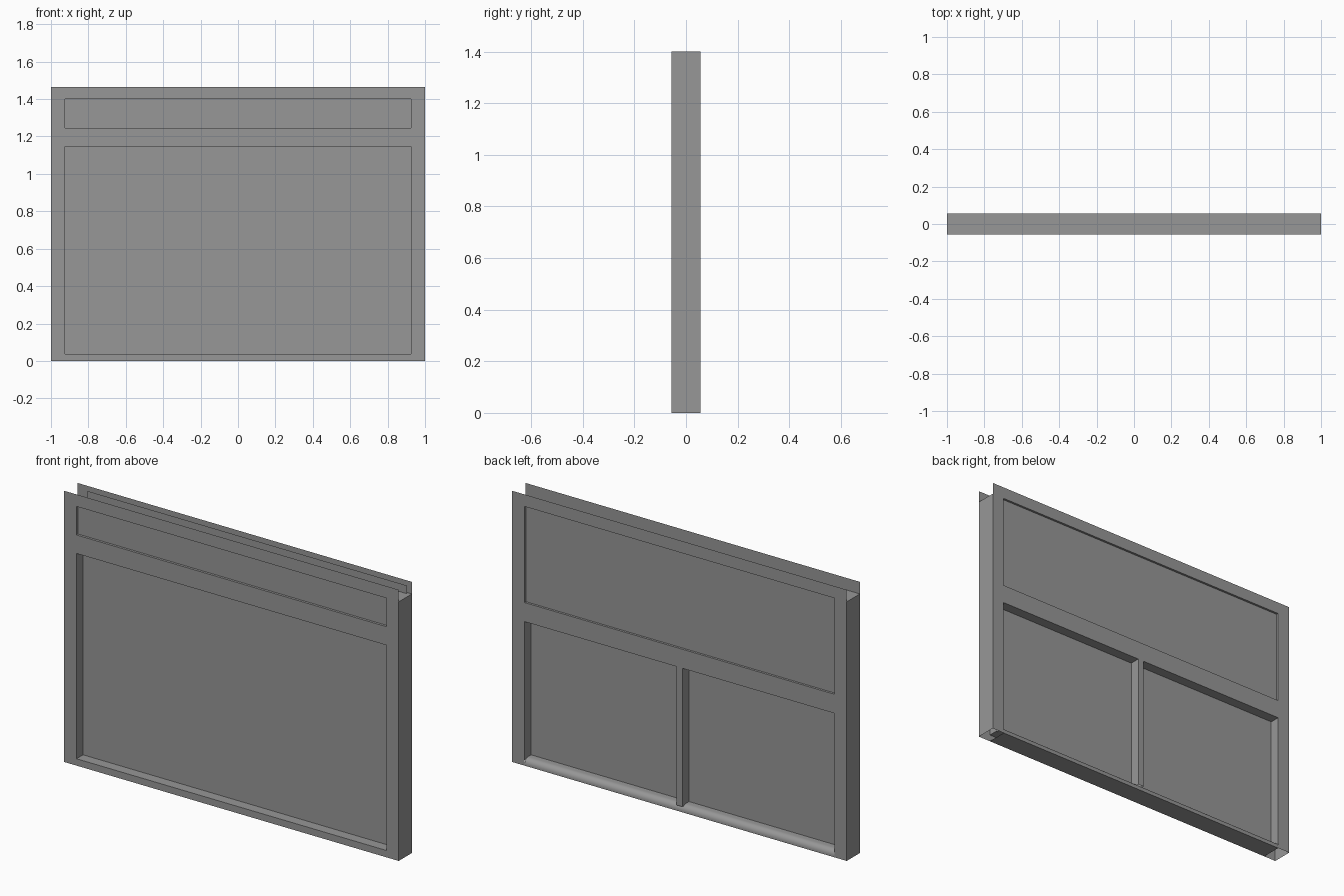
import bpy, math
from mathutils import Vector

if "Cube" in bpy.data.objects:
    bpy.data.objects.remove(bpy.data.objects["Cube"])

D = 0.056            # half depth
TOP, DECK = 1.465, 1.40
W = 0.926            # half width of the openings
SILL = 0.037

# Mid-dark grey for every part
grey = bpy.data.materials.new("dark_grey")
grey.diffuse_color = (0.31, 0.31, 0.31, 1)
grey.use_nodes = True
grey.node_tree.nodes["Principled BSDF"].inputs["Base Color"].default_value = grey.diffuse_color


def add_object(name, faces, smooth=False):
    """Faces are (points, facing direction); winding follows the direction."""
    verts, polys = [], []
    for pts, facing in faces:
        pts = [Vector(p) for p in pts]
        if (pts[1] - pts[0]).cross(pts[2] - pts[1]).dot(Vector(facing)) < 0:
            pts.reverse()
        polys.append(range(len(verts), len(verts) + len(pts)))
        verts += pts
    me = bpy.data.meshes.new(name)
    me.from_pydata(verts, [], [list(p) for p in polys])
    me.materials.append(grey)
    ob = bpy.data.objects.new(name, me)
    bpy.context.collection.objects.link(ob)
    bpy.ops.object.select_all(action='DESELECT')
    ob.select_set(True)
    bpy.context.view_layer.objects.active = ob
    bpy.ops.object.mode_set(mode='EDIT')
    bpy.ops.mesh.select_all(action='SELECT')
    bpy.ops.mesh.remove_doubles(threshold=0.0001)
    bpy.ops.object.mode_set(mode='OBJECT')
    if smooth:
        bpy.ops.object.shade_smooth_by_angle(angle=math.radians(40))
    return ob


def upright(x0, x1, z0, z1, y, s):
    return ([(x0, y, z0), (x1, y, z0), (x1, y, z1), (x0, y, z1)], (0, s, 0))


def level(x0, x1, y0, y1, z, s):
    return ([(x0, y0, z), (x1, y0, z), (x1, y1, z), (x0, y1, z)], (0, 0, s))


def side(x, y0, y1, z0, z1, s):
    return ([(x, y0, z0), (x, y1, z0), (x, y1, z1), (x, y0, z1)], (s, 0, 0))


def sheet(name, holes, y, s):
    """Thin face frame with rectangular openings."""
    xs = sorted({-1, 1} | {v for h in holes for v in h[:2]})
    zs = sorted({0, TOP} | {v for h in holes for v in h[2:]})
    faces = []
    for a, b in zip(xs, xs[1:]):
        for c, d in zip(zs, zs[1:]):
            mx, mz = (a + b) / 2, (c + d) / 2
            if not any(h[0] < mx < h[1] and h[2] < mz < h[3] for h in holes):
                faces.append(upright(a, b, c, d, y, s))
    add_object(name, faces)


def reveal(name, hole, y0, y1, bottom=True):
    """Walls of an opening, running from the frame to the panel."""
    x0, x1, z0, z1 = hole
    faces = [side(x0, y0, y1, z0, z1, 1), side(x1, y0, y1, z0, z1, -1),
             level(x0, x1, y0, y1, z1, -1)]
    if bottom:
        faces.append(level(x0, x1, y0, y1, z0, 1))
    add_object(name, faces)


# Face frames
front_top = (-W, W, 1.246, DECK)
front_low = (-W, W, SILL, 1.146)
back_top = (-W, W, 0.881, DECK)
back_low = [(-W, -0.018, 0.03, 0.778), (0.018, W, 0.03, 0.778)]
sheet("front_frame", [front_top, front_low], -D, -1)
sheet("back_frame", [back_top, (-W, W, 0, 0.03)] + back_low, D, 1)

# Opening edges
reveal("front_upper_edges", front_top, -D, -D + 0.013)
reveal("front_lower_edges", front_low, -D, 0)
reveal("back_upper_edges", back_top, D - 0.012, D)
for i, h in enumerate(back_low):
    reveal("back_lower_edges_%d" % (i + 1), h, 0, D, bottom=False)

# Recessed panels
add_object("front_upper_panel", [upright(*front_top, -D + 0.013, -1)])
add_object("back_upper_panel", [upright(-0.93, 0.98, 0.86, 1.444, D - 0.012, 1)])
add_object("centre_panel", [upright(*front_low, 0, -1)])

# Outer sides and top deck; side posts stay open underneath
for s, n in ((-1, "left_side"), (1, "right_side")):
    add_object(n, [side(s, -D, D, 0, DECK, s)])
add_object("top_deck", [level(-1, 1, -D, D, DECK, 1)])

# Bottom rail with a rounded rear lip
r = 0.03
profile = [(-D, 0), (D, 0)]
profile += [(D - r + r * math.cos(a), SILL - r + r * math.sin(a))
            for a in (math.pi / 2 * i / 6 for i in range(7))]
profile.append((0, SILL))
rail = []
for (ya, za), (yb, zb) in zip(profile, profile[1:]):
    rail.append(([(-W, ya, za), (W, ya, za), (W, yb, zb), (-W, yb, zb)],
                 (0, zb - za, ya - yb)))
add_object("bottom_rail", rail, smooth=True)
